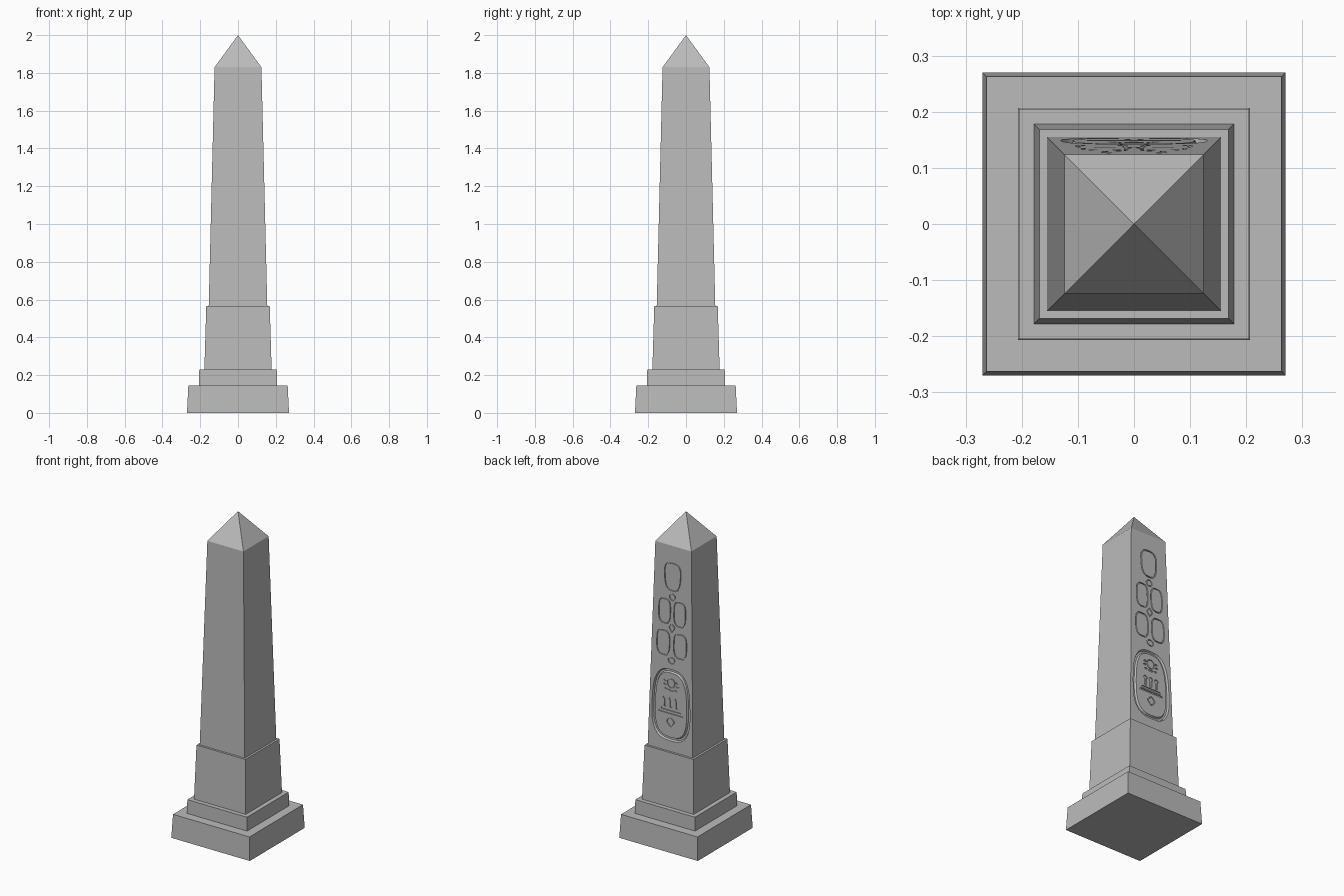
import bpy, bmesh, math

if "Cube" in bpy.data.objects:
    bpy.data.objects.remove(bpy.data.objects["Cube"])

stone = bpy.data.materials.new("grey stone")
stone.diffuse_color = (0.5, 0.5, 0.5, 1)
stone.use_nodes = True
stone.node_tree.nodes["Principled BSDF"].inputs["Base Color"].default_value = stone.diffuse_color


def make_object(name, bm):
    bmesh.ops.recalc_face_normals(bm, faces=bm.faces)
    mesh = bpy.data.meshes.new(name)
    bm.to_mesh(mesh)
    bm.free()
    mesh.materials.append(stone)
    obj = bpy.data.objects.new(name, mesh)
    bpy.context.collection.objects.link(obj)
    return obj


def tapered_block(name, levels):
    """Square block from (half width, z) levels; half width 0 ends in a point."""
    bm = bmesh.new()
    loops = []
    for h, z in levels:
        if h == 0:
            loops.append([bm.verts.new((0, 0, z))])
        else:
            loops.append([bm.verts.new((sx * h, sy * h, z))
                          for sx, sy in ((-1, -1), (1, -1), (1, 1), (-1, 1))])
    bm.faces.new(loops[0])
    for a, b in zip(loops, loops[1:]):
        for i in range(4):
            j = (i + 1) % 4
            bm.faces.new((a[i], a[j], b[0]) if len(b) == 1 else (a[i], a[j], b[j], b[i]))
    if len(loops[-1]) == 4:
        bm.faces.new(loops[-1])
    return make_object(name, bm)


# Stepped plinth
tapered_block("base_slab", [(0.27, 0), (0.263, 0.145)])
tapered_block("middle_step", [(0.207, 0.145), (0.205, 0.23)])
tapered_block("pedestal", [(0.178, 0.23), (0.168, 0.565)])

# Tapered shaft with pyramid tip
SB, ST, ZB, ZT = 0.155, 0.124, 0.565, 1.83
shaft = tapered_block("shaft", [(SB, ZB), (ST, ZT), (0, 2.0)])

# Carving cutters laid out on the sloped back face
cut = bmesh.new()


def on_face(x, z, d):
    return cut.verts.new((x, SB + (ST - SB) * (z - ZB) / (ZT - ZB) + d, z))


def outline(cx, cz, a, b, n, d, egg=0.0, seg=32):
    """Superellipse loop; egg > 0 narrows the top."""
    loop = []
    for i in range(seg):
        t = 2 * math.pi * i / seg
        c, s = math.cos(t), math.sin(t)
        u = math.copysign(abs(c) ** (2 / n), c)
        v = math.copysign(abs(s) ** (2 / n), s)
        loop.append(on_face(cx + a * u * (1 - egg * v), cz + b * v, d))
    return loop


def bridge(a, b):
    for i in range(len(a)):
        j = (i + 1) % len(a)
        cut.faces.new((a[i], a[j], b[j], b[i]))


def groove(cx, cz, a, b, n=2.0, w=0.008, depth=0.006, egg=0.0, slope=0.15):
    k = w * slope
    loops = [outline(cx, cz, a - o, b - o, n, d, egg)
             for o, d in ((0, 0.004), (k, -depth), (w - k, -depth), (w, 0.004))]
    for i in range(4):
        bridge(loops[i], loops[(i + 1) % 4])


def pit(cx, cz, a, b, n=2.0, depth=0.006, seg=16):
    top = outline(cx, cz, a, b, n, 0.004, 0, seg)
    low = outline(cx, cz, a, b, n, -depth, 0, seg)
    bridge(top, low)
    cut.faces.new(top)
    cut.faces.new(low)


def poly_pit(points, depth=0.006):
    top = [on_face(x, z, 0.004) for x, z in points]
    low = [on_face(x, z, -depth) for x, z in points]
    bridge(top, low)
    cut.faces.new(top)
    cut.faces.new(low)


# Upper ornaments: shield, beads, four petals, diamond
groove(0, 1.64, 0.058, 0.088, 3, egg=-0.08)
groove(0, 1.515, 0.022, 0.022, w=0.006)
groove(0, 1.325, 0.022, 0.028, 1.2, w=0.007)
groove(0, 1.125, 0.025, 0.021, w=0.006)
for s in (-1, 1):
    groove(s * 0.052, 1.42, 0.043, 0.078, 3.2, w=0.007)
    groove(s * 0.058, 1.225, 0.047, 0.078, 3.2, w=0.007)

# Large rounded cartouche: wide moat around a panel
groove(0, 0.85, 0.132, 0.222, 2.9, w=0.026, depth=0.011, egg=0.06, slope=0.3)

# Cartouche emblem: beetle, three posts on a stand, small heart-like drop
groove(0, 0.985, 0.028, 0.03, w=0.006)
for s in (-1, 1):
    for x, z in ((0.04, 0.995), (0.042, 0.972), (0.034, 0.947)):
        pit(s * x, z, 0.01, 0.005)
pit(0, 0.943, 0.018, 0.006)
for x in (-0.04, 0, 0.04):
    poly_pit([(x - 0.006, 0.835), (x + 0.006, 0.835), (x + 0.006, 0.878),
              (x + 0.015, 0.886), (x + 0.008, 0.898), (x - 0.008, 0.898),
              (x - 0.015, 0.886), (x - 0.006, 0.878)])
poly_pit([(-0.07, 0.814), (0.07, 0.814), (0.064, 0.826), (-0.064, 0.826)])
poly_pit([(-0.085, 0.796), (0.085, 0.796), (0.08, 0.806), (-0.08, 0.806)])
groove(0, 0.745, 0.028, 0.03, 1.3, w=0.007, egg=-0.15)

# Engrave the shaft, then discard the cutter
cutter = make_object("carving_cutter", cut)
cutter.hide_render = True
mod = shaft.modifiers.new("engrave", 'BOOLEAN')
mod.operation = 'DIFFERENCE'
mod.solver = 'EXACT'
mod.object = cutter
bpy.context.view_layer.update()
graph = bpy.context.evaluated_depsgraph_get()
carved = bpy.data.meshes.new_from_object(shaft.evaluated_get(graph))
shaft.modifiers.clear()
shaft.data = carved
bpy.data.objects.remove(cutter)
